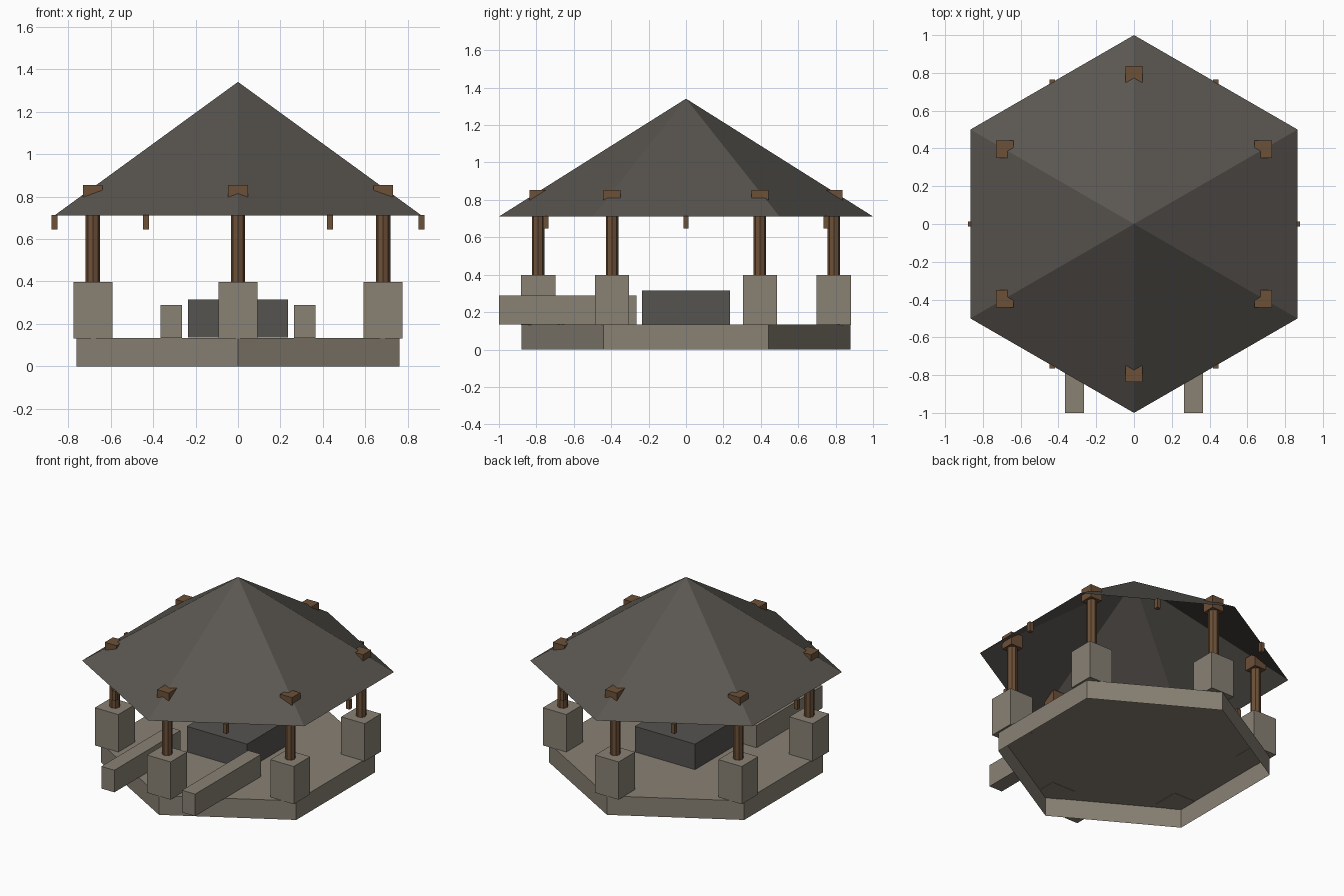
import bpy
import bmesh
import math

cube = bpy.data.objects.get("Cube")
if cube:
    bpy.data.objects.remove(cube, do_unlink=True)


def make_material(name, rgb):
    mat = bpy.data.materials.new(name)
    mat.use_nodes = True
    colour = (*rgb, 1.0)
    mat.diffuse_color = colour
    bsdf = next(n for n in mat.node_tree.nodes if n.type == 'BSDF_PRINCIPLED')
    bsdf.inputs["Base Color"].default_value = colour
    return mat


stone = make_material("warm stone", (0.25, 0.22, 0.175))
slate = make_material("roof slate", (0.102, 0.093, 0.081))
dark_stone = make_material("dark stone", (0.092, 0.087, 0.081))
wood = make_material("brown wood", (0.15, 0.08, 0.039))


def finish(name, mat):
    obj = bpy.context.object
    obj.name = name
    obj.data.name = name
    obj.data.materials.append(mat)
    return obj


def box(name, mat, x, y, bottom, top, width, depth):
    bpy.ops.mesh.primitive_cube_add(size=1, location=(x, y, (bottom + top) / 2))
    obj = finish(name, mat)
    obj.scale = (width, depth, top - bottom)
    return obj


def prism(name, mat, sides, radius, x, y, bottom, top):
    bpy.ops.mesh.primitive_cylinder_add(vertices=sides, radius=radius,
                                        depth=top - bottom,
                                        location=(x, y, (bottom + top) / 2))
    return finish(name, mat)


def ring(radius, start):
    for i in range(6):
        a = start + i * math.pi / 3
        yield i + 1, radius * math.cos(a), radius * math.sin(a)


# Platform shell, open underneath
platform = prism("platform", stone, 6, 0.88, 0, 0, 0, 0.134)
bm = bmesh.new()
bm.from_mesh(platform.data)
bm.normal_update()
bmesh.ops.delete(bm, geom=[f for f in bm.faces if f.normal.z < -0.5],
                 context='FACES_ONLY')
bm.to_mesh(platform.data)
bm.free()

# Central block
box("central_block", dark_stone, 0, 0, 0.135, 0.315, 0.47, 0.47)

# Low walls flanking the entrance
for side, x in (("left", 0.315), ("right", -0.315)):
    box(side + "_entrance_wall", stone, x, -0.632, 0.134, 0.29, 0.102, 0.736)

# Pedestal, post and cap at each corner
for n, x, y in ring(0.79, math.pi / 6):
    box(f"pedestal_{n}", stone, x, y, 0.132, 0.398, 0.183, 0.183)
    prism(f"post_{n}", wood, 8, 0.034, x, y, 0.398, 0.77)
    box(f"post_cap_{n}", wood, x, y, 0.763, 0.854, 0.092, 0.092)

# Open hexagonal roof
bpy.ops.mesh.primitive_cone_add(vertices=6, radius1=1.0, radius2=0, depth=0.63,
                                end_fill_type='NOTHING',
                                location=(0, 0, 1.026))
finish("roof", slate)

# Small pegs hanging from the middle of each eave
for n, x, y in ring(0.866, 0):
    box(f"eave_peg_{n}", wood, x, y, 0.646, 0.713, 0.028, 0.028)
